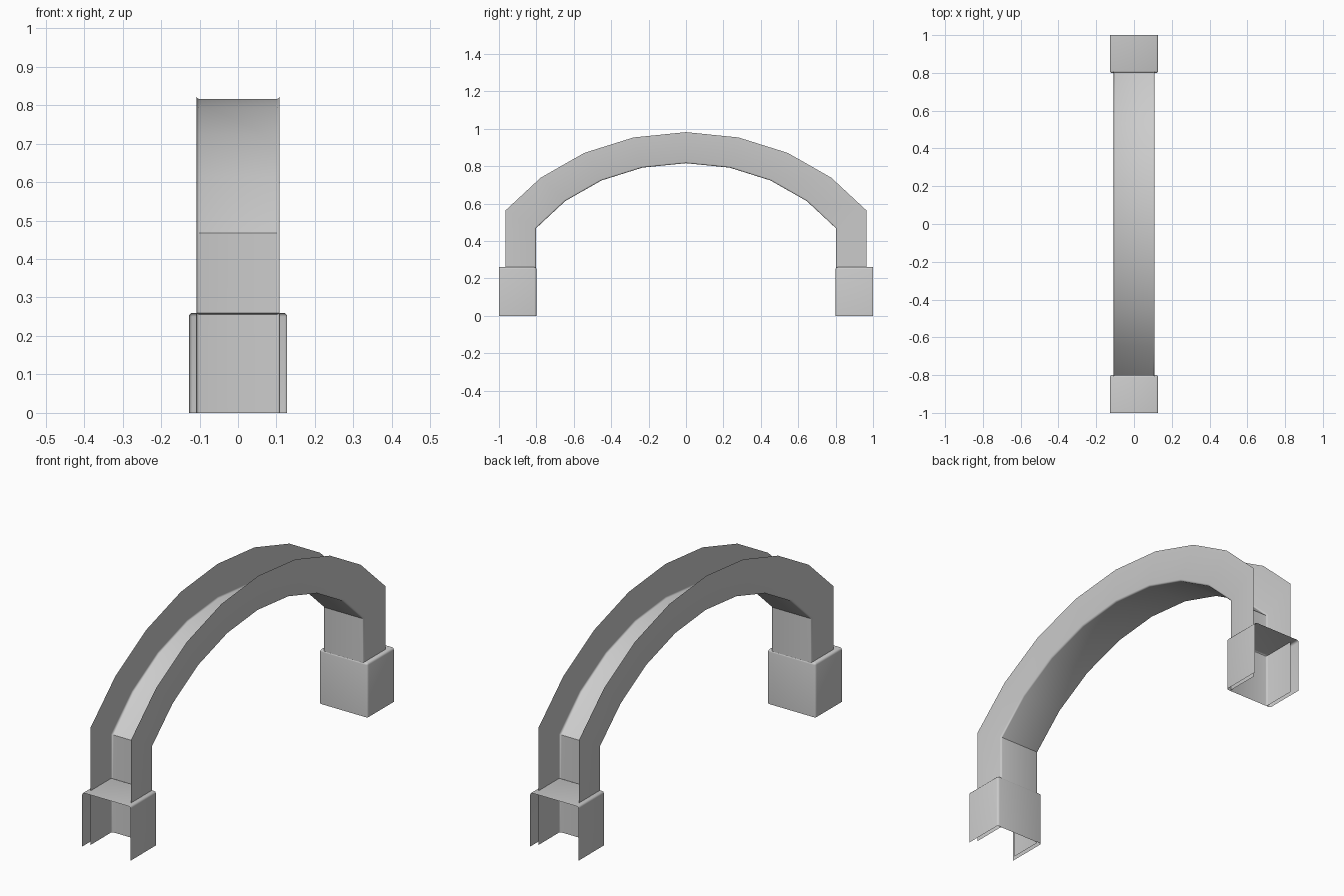
import bpy, bmesh, math

if "Cube" in bpy.data.objects:
    bpy.data.objects.remove(bpy.data.objects["Cube"], do_unlink=True)

# Single plain grey
grey = bpy.data.materials.new("plain_grey")
grey.use_nodes = True
colour = (0.6, 0.6, 0.6, 1)
grey.diffuse_color = colour
grey.node_tree.nodes["Principled BSDF"].inputs["Base Color"].default_value = colour


def finish(name, bm):
    mesh = bpy.data.meshes.new(name)
    bm.to_mesh(mesh)
    bm.free()
    mesh.materials.append(grey)
    obj = bpy.data.objects.new(name, mesh)
    bpy.context.collection.objects.link(obj)
    bpy.ops.object.select_all(action="DESELECT")
    obj.select_set(True)
    bpy.context.view_layer.objects.active = obj
    bpy.ops.object.shade_smooth_by_angle(angle=math.radians(35))
    return obj


# Arch channel: a U section, open outwards, swept up one leg, over and down
HALF_WIDTH = 0.108
INNER, OUTER = 0.816, 0.982      # radii of the two concentric curves
STRETCH = 1.2                    # widening of the arch along y
SPAN = math.radians(55)
SEGMENTS = 8
FILLET = 0.008

# Section as (x, fraction of the way from inner to outer curve)
side = [(HALF_WIDTH, 1.0)]
for k in range(4):
    a = k * math.pi / 6
    side.append((HALF_WIDTH - FILLET * (1 - math.cos(a)),
                 FILLET * (1 - math.sin(a)) / (OUTER - INNER)))
section = [(-x, f) for x, f in side] + side[::-1]


def station(angle, radius, grounded=False):
    y = STRETCH * radius * math.sin(angle)
    return y, 0.0 if grounded else radius * math.cos(angle)


angles = [-SPAN + 2 * SPAN * i / SEGMENTS for i in range(SEGMENTS + 1)]
path = [(-SPAN, True)] + [(a, False) for a in angles] + [(SPAN, True)]

bm = bmesh.new()
rows = []
for angle, grounded in path:
    row = []
    for x, f in section:
        y, z = station(angle, INNER + f * (OUTER - INNER), grounded)
        row.append(bm.verts.new((x, y, z)))
    rows.append(row)
for r, s in zip(rows, rows[1:]):
    for j in range(len(section) - 1):
        bm.faces.new((r[j], s[j], s[j + 1], r[j + 1]))
finish("arch_channel", bm)


# Feet: rounded shells without a bottom or an outer wall
def foot(name, sign):
    bm = bmesh.new()
    bmesh.ops.create_cube(bm, size=1)
    for v in bm.verts:
        v.co.x *= 0.256
        v.co.y = sign * 0.9 + v.co.y * 0.2
        v.co.z = (v.co.z + 0.5) * 0.26
    bm.normal_update()
    gone = [f for f in bm.faces if f.normal.z < -0.5 or f.normal.y * sign > 0.5]
    bmesh.ops.delete(bm, geom=gone, context="FACES")
    edges = [e for e in bm.edges if len(e.link_faces) == 2]
    bmesh.ops.bevel(bm, geom=edges, offset=0.01, segments=3, profile=0.5,
                    affect="EDGES")
    finish(name, bm)


foot("front_foot", -1)
foot("back_foot", 1)
